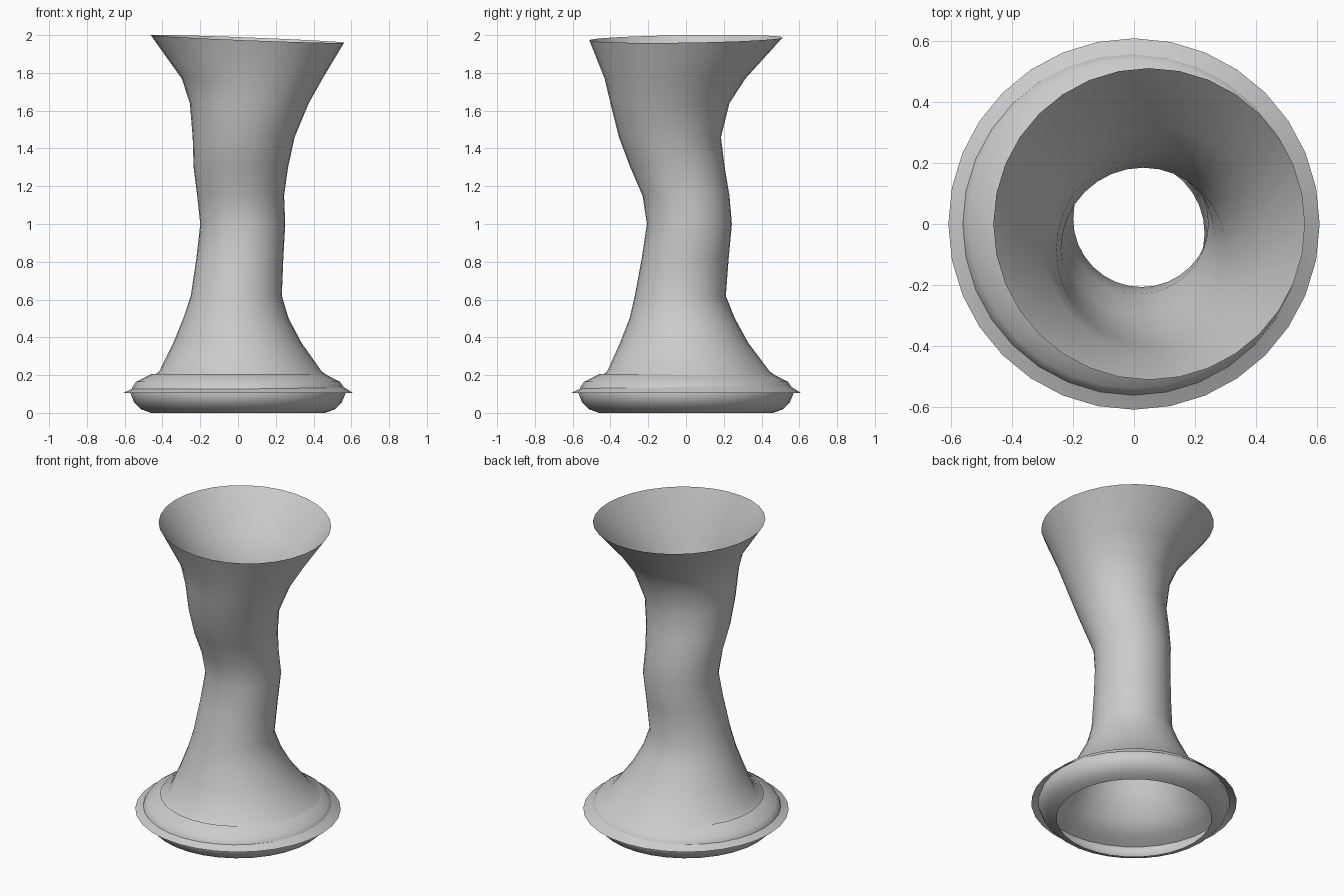
import bpy, bmesh
from math import cos, sin, tau, radians

if "Cube" in bpy.data.objects:
    bpy.data.objects.remove(bpy.data.objects["Cube"])

SIDES = 32


def loft(name, rings):
    """Skin open circular rings: (centre x, centre y, z, radius, slope x, slope y)."""
    bm = bmesh.new()
    rows = []
    for cx, cy, z, r, sx, sy in rings:
        row = []
        for i in range(SIDES):
            dx, dy = r * cos(tau * i / SIDES), r * sin(tau * i / SIDES)
            row.append(bm.verts.new((cx + dx, cy + dy, z + sx * dx + sy * dy)))
        rows.append(row)
    for a, b in zip(rows, rows[1:]):
        for i in range(SIDES):
            j = (i + 1) % SIDES
            bm.faces.new((a[i], a[j], b[j], b[i]))
    mesh = bpy.data.meshes.new(name)
    bm.to_mesh(mesh)
    bm.free()
    obj = bpy.data.objects.new(name, mesh)
    bpy.context.collection.objects.link(obj)
    bpy.ops.object.select_all(action='DESELECT')
    obj.select_set(True)
    bpy.context.view_layer.objects.active = obj
    bpy.ops.object.shade_smooth_by_angle(angle=radians(50))
    return obj


# Wavy flared tube, from the wide skirt at the foot to the tilted mouth
body = [
    (0, 0, 0.105, 0.61),
    (0.015, 0.015, 0.155, 0.517),
    (0.013, 0.013, 0.22, 0.430),
    (-0.003, -0.010, 0.37, 0.340),
    (-0.011, -0.020, 0.50, 0.279),
    (-0.009, -0.030, 0.62, 0.241),
    (0.010, -0.004, 0.82, 0.230),
    (0.025, 0.018, 1.00, 0.225),
    (0.014, 0.000, 1.15, 0.230),
    (0.015, -0.045, 1.30, 0.250),
    (0.030, -0.085, 1.46, 0.270),
    (0.060, -0.085, 1.64, 0.315),
    (0.075, -0.058, 1.77, 0.373),
]
loft("vase_body", [(*p, 0, 0) for p in body] + [(0.05, 0, 1.98, 0.512, -0.039, 0.015)])

# Rounded half-ring foot, open at top and bottom
foot = [(0.46, 0), (0.515, 0.02), (0.55, 0.055), (0.57, 0.105),
        (0.56, 0.135), (0.54, 0.165), (0.46, 0.205)]
loft("foot_ring", [(0, 0, z, r, 0, 0) for r, z in foot])
